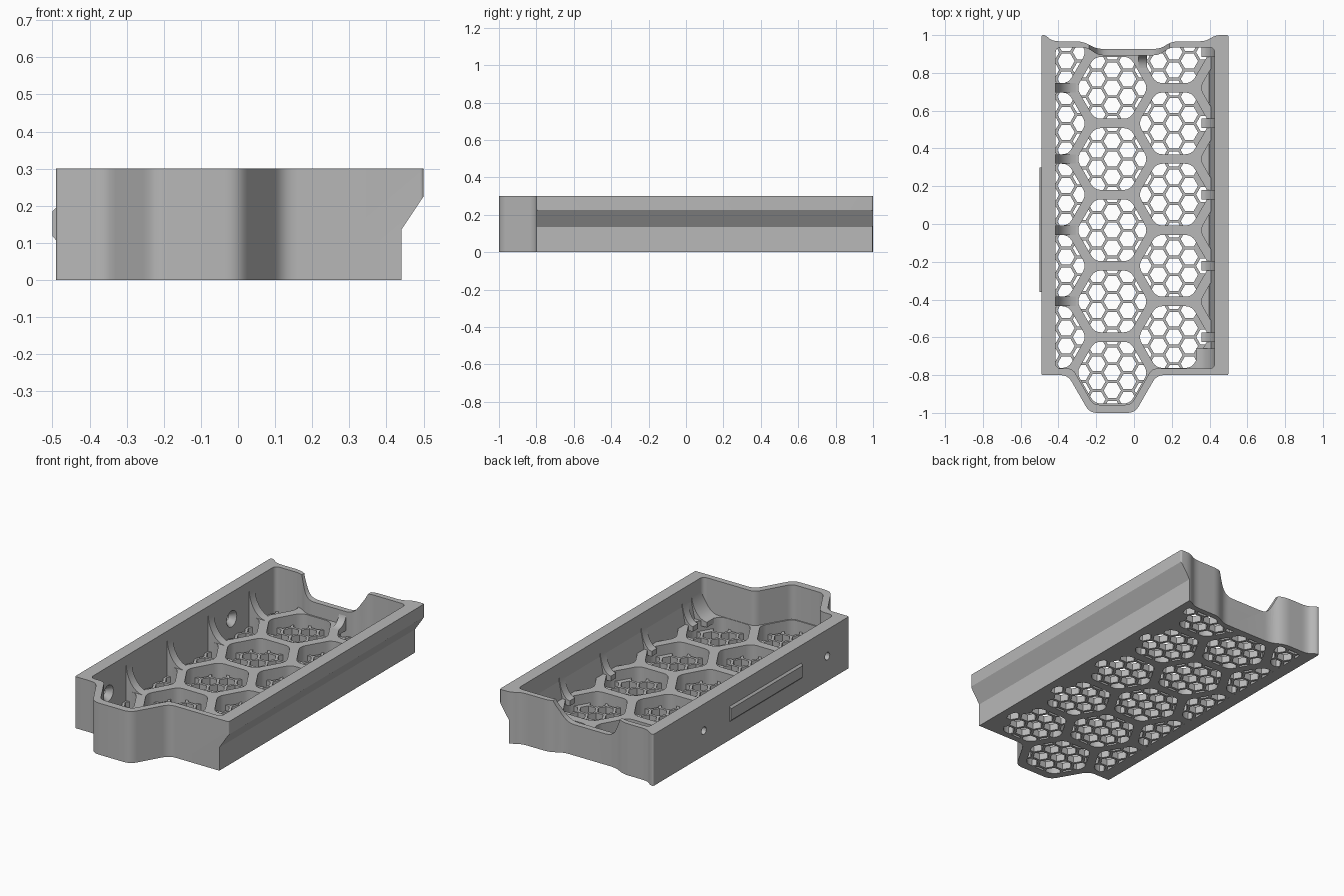
import bpy, bmesh, math
from mathutils import Vector

cube = bpy.data.objects.get("Cube")
if cube:
    bpy.data.objects.remove(cube)

grey = bpy.data.materials.new("plain_grey")
grey.use_nodes = True
COLOUR = (0.48, 0.48, 0.48, 1)
grey.diffuse_color = COLOUR
grey.node_tree.nodes["Principled BSDF"].inputs["Base Color"].default_value = COLOUR

PITCH = 0.377            # spacing of the large cells
SMALL = PITCH / 4        # spacing of the fine mesh
CX, CY = -0.115, -0.033  # centre of one large cell
RIB, MESH, TOP = 0.10, 0.04, 0.30


def prisms(name, polygons, lo, hi, axis="z"):
    """Extrude closed profiles between lo and hi along an axis."""
    place = {"z": lambda a, b, t: (a, b, t),
             "y": lambda a, b, t: (a, t, b),
             "x": lambda a, b, t: (t, a, b)}[axis]
    bm = bmesh.new()
    for poly in polygons:
        low = [bm.verts.new(place(a, b, lo)) for a, b in poly]
        high = [bm.verts.new(place(a, b, hi)) for a, b in poly]
        bm.faces.new(low)
        bm.faces.new(high)
        n = len(poly)
        for i in range(n):
            j = (i + 1) % n
            bm.faces.new((low[i], low[j], high[j], high[i]))
    bmesh.ops.recalc_face_normals(bm, faces=bm.faces)
    mesh = bpy.data.meshes.new(name)
    bm.to_mesh(mesh)
    bm.free()
    mesh.materials.append(grey)
    ob = bpy.data.objects.new(name, mesh)
    bpy.context.collection.objects.link(ob)
    return ob


def rounded(points, radius, steps=5, crisp=()):
    """Round every corner of a polygon, the crisp ones only slightly."""
    pts = [Vector(p) for p in points]
    out = []
    for i, p in enumerate(pts):
        a, b = pts[i - 1] - p, pts[(i + 1) % len(pts)] - p
        r = 0.01 if i in crisp else radius
        start = p + a.normalized() * min(r, a.length * 0.45)
        end = p + b.normalized() * min(r, b.length * 0.45)
        for k in range(steps + 1):
            t = k / steps
            out.append(start * (1 - t) ** 2 + p * 2 * t * (1 - t) + end * t * t)
    return out


def hexagon(centre, flat):
    r = flat / math.sqrt(3)
    return [(centre[0] + r * math.cos(k * math.pi / 3),
             centre[1] + r * math.sin(k * math.pi / 3)) for k in range(6)]


def hex_grid(pitch, reach):
    """Centres of a honeycomb with flat-topped cells."""
    return [(CX + i * pitch * math.sqrt(3) / 2, CY + (j + (i % 2) / 2) * pitch)
            for i in range(-reach, reach + 1) for j in range(-reach, reach + 1)]


def cut(ob, cutter):
    mod = ob.modifiers.new("cut", "BOOLEAN")
    mod.operation, mod.solver, mod.object = "DIFFERENCE", "EXACT", cutter
    bpy.context.view_layer.objects.active = ob
    bpy.ops.object.modifier_apply(modifier=mod.name)
    bpy.data.objects.remove(cutter)


def smooth(ob):
    bpy.ops.object.select_all(action="DESELECT")
    ob.select_set(True)
    bpy.context.view_layer.objects.active = ob
    bpy.ops.object.shade_smooth_by_angle(angle=math.radians(30))


def gusset(name, wall_at, reach, top, lo, hi, axis):
    """Concave fillet rising from the ribs to a wall."""
    profile = [(wall_at, RIB - 0.03), (wall_at, top)]
    for k in range(1, 9):
        t = k / 8 * math.pi / 2
        profile.append((wall_at + reach * (1 - math.cos(t)),
                        top - (top - RIB) * math.sin(t)))
    profile.append((wall_at + reach, RIB - 0.03))
    smooth(prisms(name, [profile], lo, hi, axis))


# Wall outlines, with a front bulge and a stepped back
outer = rounded([(-0.49, -0.8), (-0.35, -0.8), (-0.235, -1), (0.005, -1),
                 (0.12, -0.8), (0.5, -0.8), (0.5, 1), (0.43, 1), (0.38, 0.967),
                 (0.2, 0.967), (0.14, 0.927), (-0.2, 0.927), (-0.27, 0.967),
                 (-0.43, 0.967), (-0.47, 1), (-0.49, 1)], 0.04, crisp=(0, 5, 6, 15))
inner = rounded([(-0.415, -0.765), (-0.325, -0.765), (-0.215, -0.957),
                 (-0.015, -0.957), (0.095, -0.765), (0.427, -0.765),
                 (0.427, 0.935), (0.19, 0.935), (0.13, 0.893), (-0.19, 0.893),
                 (-0.25, 0.935), (-0.415, 0.935)], 0.03)

wall = prisms("outer_wall", [outer], 0, TOP)
cut(wall, prisms("pocket_cutter", [inner], -0.1, 0.5))
# Recess beneath the overhanging lip
cut(wall, prisms("lip_cutter", [[(0.44, -0.1), (0.44, 0.135), (0.5, 0.225),
                                 (0.6, 0.375), (0.6, -0.1)]], -0.9, 1.1, "y"))
# Lowered middle of the back wall
dip = rounded([(-0.3, 0.5), (-0.24, TOP), (-0.18, 0.18),
               (0.12, 0.18), (0.19, TOP), (0.25, 0.5)], 0.05)
cut(wall, prisms("dip_cutter", [dip], 0.8, 1.1, "y"))
# Screw holes through the right wall, countersunk from inside
for y in (0.535, -0.6):
    for wide, depth, x in ((0.022, 0.2, -0.45), (0.05, 0.04, -0.43)):
        bpy.ops.mesh.primitive_cone_add(
            vertices=24, radius1=0.022, radius2=wide, depth=depth,
            location=(x, y, 0.145), rotation=(0, math.pi / 2, 0))
        cut(wall, bpy.context.object)
smooth(wall)

# Large honeycomb ribs
cells = hex_grid(PITCH, 4)
ribs = prisms("honeycomb_ribs", [inner], 0, RIB)
cut(ribs, prisms("cell_cutter", [rounded(hexagon(c, PITCH - 0.05), 0.035, 4)
                                 for c in cells], -0.1, 0.4))
smooth(ribs)

# Fine mesh floor, left solid in the narrow pockets along the left wall
solid = [Vector(c) for c in cells if c[0] > 0.45]
holes = [c for c in hex_grid(SMALL, 14)
         if min((Vector(c) - s).length for s in solid) > 0.19]
floor = prisms("mesh_floor", [inner], 0, MESH)
cut(floor, prisms("hole_cutter", [hexagon(c, SMALL - 0.015) for c in holes], -0.1, 0.2))

# Sloped fill where the floor meets the thin left wall
prisms("left_floor_slope", [[(0.428, 0), (0.398, 0), (0.398, 0.06), (0.428, 0.2)]],
       -0.764, 0.934, "y")

# Gussets where ribs meet the walls
for n in range(4):
    y = CY + (n - 1) * PITCH
    gusset("right_gusset", -0.416, 0.11, 0.26, y - 0.025, y + 0.025, "y")
for n in range(5):
    y = CY + (n - 1.5) * PITCH
    gusset("left_gusset", 0.428, -0.07, 0.25, y - 0.025, y + 0.025, "y")
gusset("front_corner_gusset", 0.428, -0.1, 0.25, -0.765, -0.66, "y")
gusset("back_gusset", 0.895, -0.07, 0.17, 0.025, 0.07, "x")

# Raised bevelled plate on the right side
prisms("side_plate", [[(-0.488, 0.105), (-0.5, 0.118), (-0.5, 0.185), (-0.488, 0.198)]],
       -0.36, 0.3, "y")
